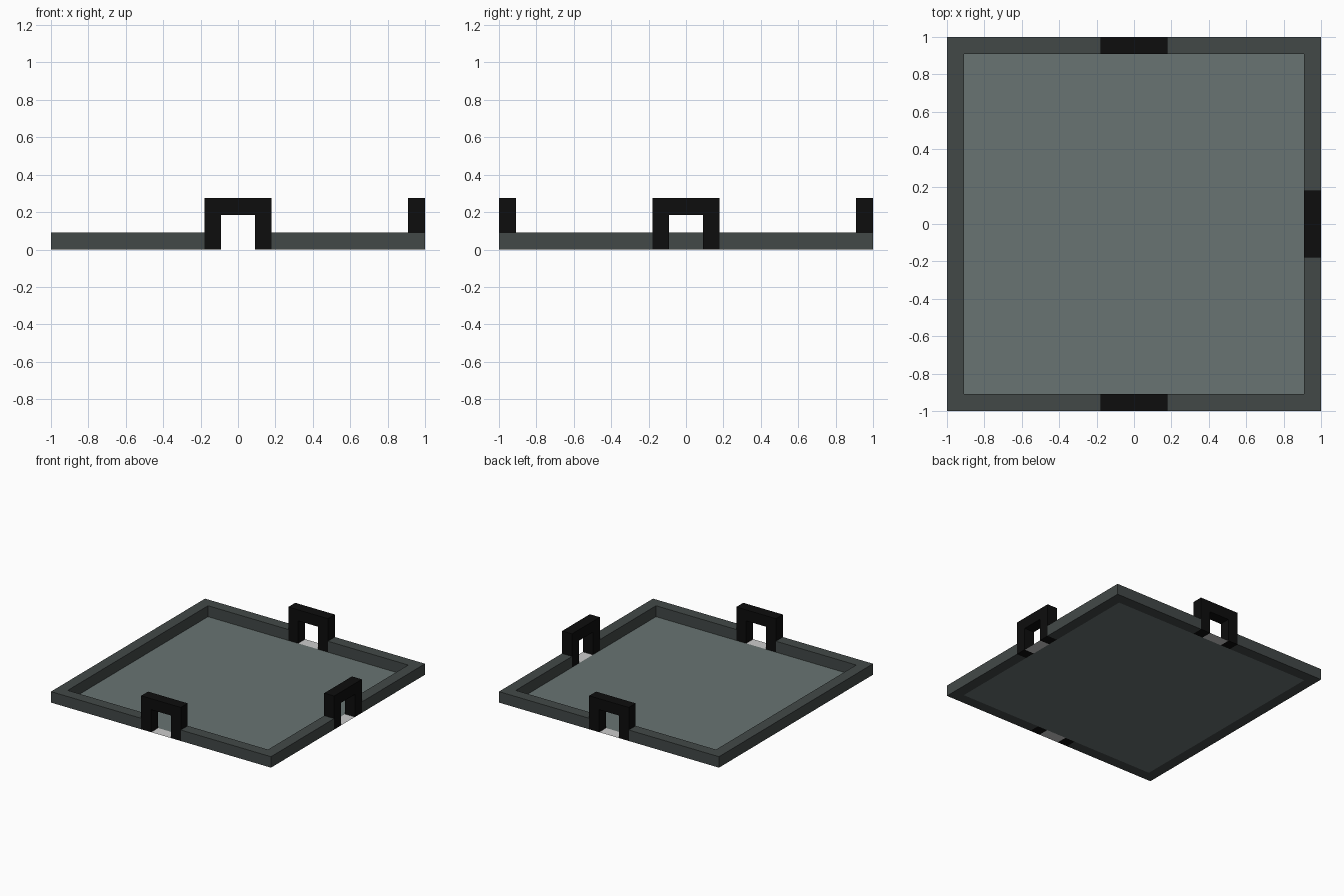
import bpy, bmesh
from math import pi
from mathutils import Matrix

if "Cube" in bpy.data.objects:
    bpy.data.objects.remove(bpy.data.objects["Cube"])

RIM, LEG, DOOR = 0.09, 0.18, 0.09   # rim width/height, arch half width, opening half width
IN = 1 - RIM


def material(name, rgb):
    m = bpy.data.materials.new(name)
    m.diffuse_color = (*rgb, 1)
    m.use_nodes = True
    m.node_tree.nodes["Principled BSDF"].inputs["Base Color"].default_value = m.diffuse_color
    return m


floor_mat = material("slate_floor", (0.14, 0.175, 0.17))
rim_mat = material("dark_rim", (0.055, 0.066, 0.064))
arch_mat = material("black_arch", (0.004, 0.004, 0.004))


def solid(name, points, depth, mat=None, matrix=Matrix()):
    """Flat outline in xy, extruded up by depth (0 = plain sheet), then placed."""
    bm = bmesh.new()
    face = bm.faces.new([bm.verts.new((x, y, 0)) for x, y in points])
    if depth:
        new = bmesh.ops.extrude_face_region(bm, geom=[face], use_keep_orig=True)["geom"]
        bmesh.ops.translate(bm, vec=(0, 0, depth),
                            verts=[v for v in new if isinstance(v, bmesh.types.BMVert)])
        bmesh.ops.recalc_face_normals(bm, faces=bm.faces)
    elif face.normal.z < 0 or face.calc_area() and (face.normal_update() or face.normal.z < 0):
        face.normal_flip()
    bm.transform(matrix)
    mesh = bpy.data.meshes.new(name)
    bm.to_mesh(mesh)
    bm.free()
    ob = bpy.data.objects.new(name, mesh)
    bpy.context.collection.objects.link(ob)
    if mat:
        mesh.materials.append(mat)
    return ob


def rect(x0, x1, y0, y1):
    return [(x0, y0), (x1, y0), (x1, y1), (x0, y1)]


# floor sheet
solid("floor", rect(-IN, IN, -IN, IN), 0, floor_mat)

# rim: closed left side as a C shape, and the right corners as mirrored L shapes
solid("rim_left", [(-LEG, -1), (-LEG, -IN), (-IN, -IN), (-IN, IN),
                   (-LEG, IN), (-LEG, 1), (-1, 1), (-1, -1)], RIM, rim_mat)
corner = solid("rim_right_corners", [(LEG, -1), (1, -1), (1, -LEG), (IN, -LEG),
                                     (IN, -IN), (LEG, -IN)], RIM, rim_mat)
mirror = corner.modifiers.new("mirror", 'MIRROR')
mirror.use_axis = (False, True, False)
mirror.use_mirror_merge = False

# doorway arches with their threshold sheets on three sides
arch = [(-LEG, 0), (-DOOR, 0), (-DOOR, 0.185), (DOOR, 0.185),
        (DOOR, 0), (LEG, 0), (LEG, 0.275), (-LEG, 0.275)]
for side, angle in (("front", 0), ("right", pi / 2), ("back", pi)):
    turn = Matrix.Rotation(angle, 4, 'Z')
    stand = turn @ Matrix.Translation((0, -IN, 0)) @ Matrix.Rotation(pi / 2, 4, 'X')
    solid(side + "_arch", arch, RIM, arch_mat, stand)
    solid(side + "_threshold", rect(-DOOR, DOOR, -1, -IN), 0, None, turn)
